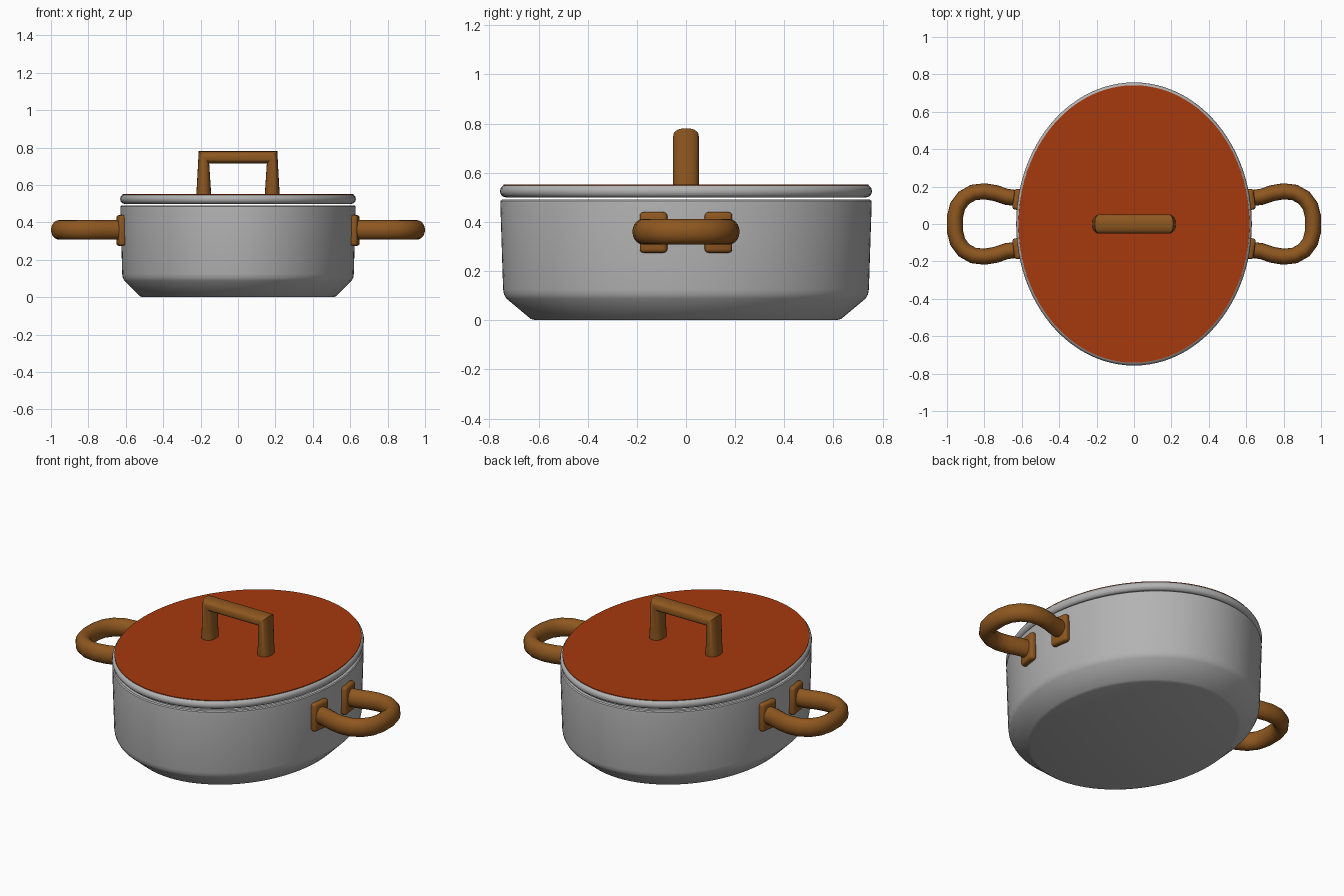
import bpy, bmesh, math
from mathutils import Vector

cube = bpy.data.objects.get("Cube")
if cube:
    bpy.data.objects.remove(cube, do_unlink=True)

RX, RY = 0.63, 0.757   # half axes of the oval pot


def material(name, rgb):
    mat = bpy.data.materials.new(name)
    mat.use_nodes = True
    mat.diffuse_color = (*rgb, 1)
    mat.node_tree.nodes["Principled BSDF"].inputs["Base Color"].default_value = (*rgb, 1)
    return mat


STEEL = material("grey steel", (0.45, 0.45, 0.45))
ORANGE = material("burnt orange", (0.38, 0.042, 0.004))
WOOD = material("brown wood", (0.27, 0.095, 0.014))


def finish(name, bm, mat, angle=35):
    bmesh.ops.recalc_face_normals(bm, faces=bm.faces)
    mesh = bpy.data.meshes.new(name)
    bm.to_mesh(mesh)
    bm.free()
    mesh.materials.append(mat)
    obj = bpy.data.objects.new(name, mesh)
    bpy.context.collection.objects.link(obj)
    bpy.ops.object.select_all(action="DESELECT")
    obj.select_set(True)
    bpy.context.view_layer.objects.active = obj
    bpy.ops.object.shade_smooth_by_angle(angle=math.radians(angle))
    return obj


def loft(name, rings, mat, capped=True, closed=False, angle=35):
    """Skin a list of rings that have the same number of points."""
    bm = bmesh.new()
    loops = [[bm.verts.new(p) for p in ring] for ring in rings]
    pairs = list(zip(loops, loops[1:]))
    if closed:
        pairs.append((loops[-1], loops[0]))
    n = len(loops[0])
    for a, b in pairs:
        for i in range(n):
            j = (i + 1) % n
            bm.faces.new((a[i], a[j], b[j], b[i]))
    if capped:
        bm.faces.new(loops[0])
        bm.faces.new(loops[-1])
    return finish(name, bm, mat, angle)


def oval(r, z, n=96):
    return [(RX * r * math.cos(math.tau * i / n), RY * r * math.sin(math.tau * i / n), z)
            for i in range(n)]


def section(center, u, v, n=20, power=0.85):
    """Slightly squared oval ring spanned by the half vectors u and v."""
    ring = []
    for i in range(n):
        c, s = math.cos(math.tau * i / n), math.sin(math.tau * i / n)
        ring.append(center + u * math.copysign(abs(c) ** power, c)
                    + v * math.copysign(abs(s) ** power, s))
    return ring


# Hollow pot: outer wall, rounded lip, then inner wall and floor
pot_profile = [(0.81, 0), (0.835, 0.006), (0.965, 0.088), (0.978, 0.105), (0.983, 0.125),
               (0.998, 0.475), (0.996, 0.486), (0.988, 0.491),
               (0.96, 0.491), (0.95, 0.48), (0.93, 0.12), (0.8, 0.03)]
loft("pot_body", [oval(r, z) for r, z in pot_profile], STEEL)

# Lid: coloured disc held in a rounded steel rim
loft("lid_disc", [oval(0.95, 0.505), oval(0.98, 0.51), oval(0.98, 0.552)], ORANGE)
rim = []
for i in range(12):
    a = math.tau * i / 12
    rim.append(oval(0.966 + 0.034 * math.cos(a), 0.525 + 0.0255 * math.sin(a)))
loft("lid_rim", rim, STEEL, capped=False, closed=True, angle=60)

# Lid handle: splayed legs mitred into a crossbar
depth = Vector((0, 0.052, 0))
grip = []
for s in (-1, 1):
    foot = section(Vector((0.183 * s, 0, 0.545)), Vector((0.04 * s, 0, 0)), depth)
    corner = section(Vector((0.182 * s, 0, 0.748)), Vector((0.028 * s, 0, 0.033)), depth)
    grip += [foot, corner] if s < 0 else [corner, foot]
loft("lid_handle", grip, WOOD)

# Side handles: one bent loop and two mounting plates on each side
half = [(0.60, 0.135), (0.68, 0.145), (0.74, 0.165), (0.80, 0.175), (0.86, 0.168),
        (0.91, 0.14), (0.943, 0.095), (0.957, 0.04)]
path = [Vector((x, y, 0.36)) for x, y in half]
path += [Vector((p.x, -p.y, p.z)) for p in reversed(path)]
height = Vector((0, 0, 0.052))

for side, label in ((1, "left"), (-1, "right")):
    rings = []
    for i, p in enumerate(path):
        t = (path[min(i + 1, len(path) - 1)] - path[max(i - 1, 0)]).normalized()
        ring = section(p, Vector((-t.y, t.x, 0)) * 0.043, height, power=1)
        rings.append([(side * q.x, q.y, q.z) for q in ring])
    loft(label + "_handle", rings, WOOD, angle=50)
    for end, where in ((-1, "front"), (1, "back")):
        bm = bmesh.new()
        bmesh.ops.create_cube(bm, size=1)
        bmesh.ops.scale(bm, vec=(0.04, 0.112, 0.165), verts=bm.verts)
        bmesh.ops.bevel(bm, geom=list(bm.edges), offset=0.015, segments=3,
                        profile=0.5, affect="EDGES")
        plate = finish(f"{label}_{where}_handle_plate", bm, WOOD)
        plate.location = (side * 0.625, end * 0.132, 0.357)
        plate.rotation_euler.z = side * end * math.radians(8)
